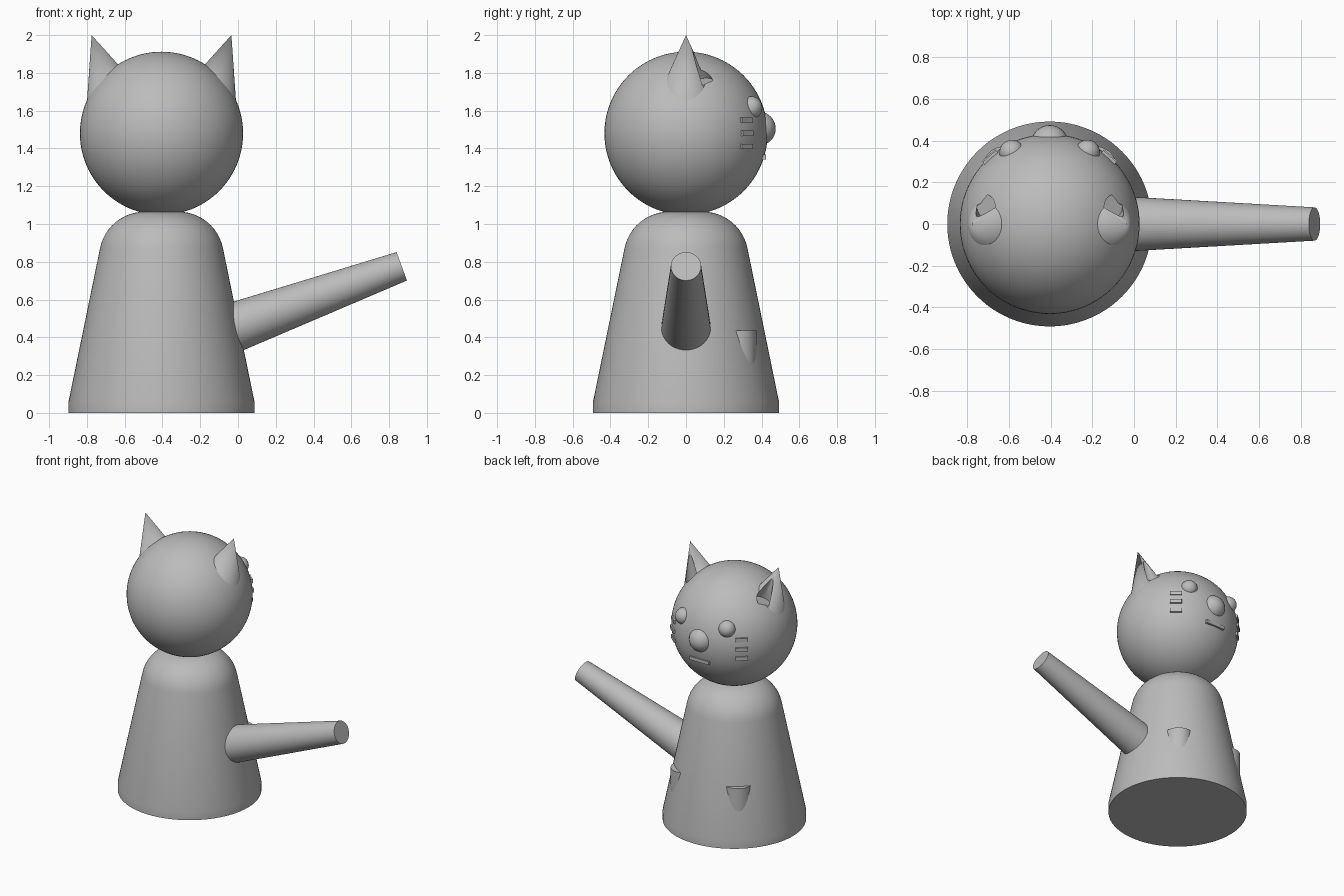
import bpy
import bmesh
from math import sin, cos, tan, radians
from mathutils import Vector, Matrix

cube = bpy.data.objects.get("Cube")
if cube:
    bpy.data.objects.remove(cube, do_unlink=True)

grey = bpy.data.materials.new("plain grey")
grey.use_nodes = True
GREY = (0.5, 0.5, 0.5, 1)
grey.diffuse_color = GREY
grey.node_tree.nodes["Principled BSDF"].inputs["Base Color"].default_value = GREY

CX = -0.405                       # axis of body and head
HEAD = Vector((CX, 0, 1.48))
HEAD_R = 0.432


def finish(bm, name):
    bmesh.ops.recalc_face_normals(bm, faces=bm.faces)
    mesh = bpy.data.meshes.new(name)
    bm.to_mesh(mesh)
    bm.free()
    mesh.materials.append(grey)
    obj = bpy.data.objects.new(name, mesh)
    bpy.context.collection.objects.link(obj)
    return obj


def activate(obj):
    bpy.ops.object.select_all(action='DESELECT')
    obj.select_set(True)
    bpy.context.view_layer.objects.active = obj


def smooth(obj, angle=30):
    activate(obj)
    bpy.ops.object.shade_smooth_by_angle(angle=radians(angle))


def ball(name, centre, radius, segments=32):
    bm = bmesh.new()
    bmesh.ops.create_uvsphere(bm, u_segments=segments, v_segments=segments // 2,
                              radius=radius, matrix=Matrix.Translation(centre))
    return finish(bm, name)


def cone(name, start, end, r_start, r_end, segments=48):
    start, end = Vector(start), Vector(end)
    axis = end - start
    turn = axis.to_track_quat('Z', 'Y').to_matrix().to_4x4()
    bm = bmesh.new()
    bmesh.ops.create_cone(bm, cap_ends=True, segments=segments, radius1=r_start,
                          radius2=r_end, depth=axis.length,
                          matrix=Matrix.Translation((start + end) / 2) @ turn)
    bmesh.ops.remove_doubles(bm, verts=bm.verts, dist=1e-5)
    return finish(bm, name)


def bar(name, centre, size, yaw=0):
    bm = bmesh.new()
    bmesh.ops.create_cube(bm, size=1, matrix=Matrix.Translation(centre)
                          @ Matrix.Rotation(yaw, 4, 'Z') @ Matrix.Diagonal((*size, 1)))
    return finish(bm, name)


def carve(obj, cutter):
    mod = obj.modifiers.new("hollow", 'BOOLEAN')
    mod.operation = 'DIFFERENCE'
    mod.solver = 'EXACT'
    mod.object = cutter
    activate(obj)
    bpy.ops.object.modifier_apply(modifier=mod.name)


# Body: tapered bell with a rounded shoulder
profile = [(0, 0), (0.492, 0), (0.492, 0.06)]
for i in range(13):
    a = radians(11.5 + 78.5 * i / 12)
    profile.append((0.09 + 0.24 * cos(a), 0.825 + 0.24 * sin(a)))
profile.append((0, 1.065))
bm = bmesh.new()
ring = [bm.verts.new((CX + r, 0, z)) for r, z in profile]
edges = [bm.edges.new(pair) for pair in zip(ring, ring[1:])]
bmesh.ops.spin(bm, geom=ring + edges, cent=(CX, 0, 0), axis=(0, 0, 1),
               angle=radians(360), steps=96)
bmesh.ops.remove_doubles(bm, verts=bm.verts, dist=1e-4)
smooth(finish(bm, "body"))

# Tail: tapered rod rising to the side
tip = Vector((0.867, 0, 0.776))
along = Vector((cos(radians(20)), 0, sin(radians(20))))
smooth(cone("tail", tip - along * 1.15, tip, 0.142, 0.08))

# Head, and ears with hollow fronts
head = ball("head", HEAD, HEAD_R, 96)
for side, label in ((-1, "right"), (1, "left")):
    lean = Vector((-side * 0.326, 0, -0.945))
    point = Vector((CX + side * 0.37, 0, 2.0))
    ear = cone(label + "_ear", point + lean * 0.4, point, 0.4 * tan(radians(23)), 0)
    cutter = cone("ear_cutter", (CX + side * 0.29, 0.08, 1.75),
                  (CX + side * 0.36, 0.04, 1.96), 0.062, 0)
    cutter.hide_render = True
    carve(ear, cutter)
    carve(head, cutter)
    bpy.data.objects.remove(cutter, do_unlink=True)
    smooth(ear)

    # Eye
    spot = Vector((side * 0.44, 0.835, 0.33)).normalized() * 0.412
    smooth(ball(label + "_eye", HEAD + spot, 0.06))

    # Whiskers: three short bars on the cheek
    out = Vector((side * 0.285, 0.32, 0)).normalized()
    for row in (-1, 0, 1):
        lift = row * 0.07
        reach = (HEAD_R ** 2 - lift ** 2) ** 0.5 - 0.01
        centre = HEAD + out * reach + Vector((0, 0, lift))
        bar(f"{label}_whisker_{row + 2}", centre, (0.04, 0.085, 0.028),
            out.to_2d().angle_signed(Vector((1, 0))))

    # Front leg: upright post half sunk in the body
    foot = Vector((CX + side * 0.22, 0.273, 0))
    smooth(cone(label + "_leg", foot, foot + Vector((0, 0, 0.435)), 0.1, 0.1))
smooth(head)

# Nose and mouth
smooth(ball("nose", (CX, 0.385, 1.505), 0.09))
bar("mouth", (CX, 0.4, 1.355), (0.16, 0.045, 0.025))
